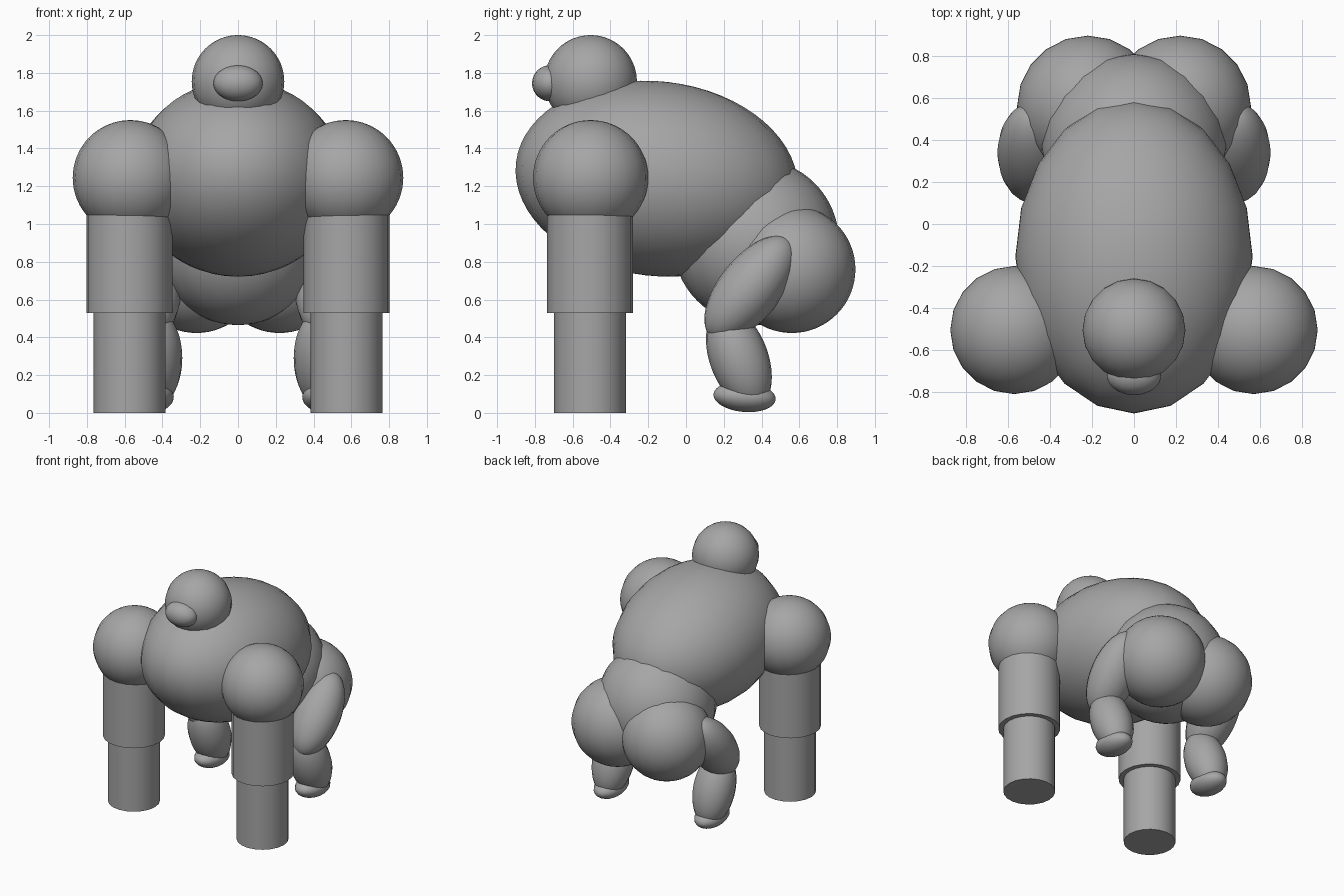
import bpy
from math import radians

cube = bpy.data.objects.get("Cube")
if cube:
    bpy.data.objects.remove(cube, do_unlink=True)

SEGMENTS = 20
RINGS = 32

grey = bpy.data.materials.new("plain grey")
grey.use_nodes = True
colour = (0.38, 0.38, 0.38, 1)
grey.diffuse_color = colour
grey.node_tree.nodes["Principled BSDF"].inputs["Base Color"].default_value = colour


def finish(name):
    obj = bpy.context.object
    obj.name = name
    obj.data.materials.append(grey)
    bpy.ops.object.shade_smooth_by_angle(angle=radians(35))
    return obj


def ellipsoid(name, centre, radii, pitch=0):
    bpy.ops.mesh.primitive_uv_sphere_add(
        segments=SEGMENTS, ring_count=RINGS, radius=1,
        location=centre, rotation=(radians(pitch), 0, 0))
    bpy.context.object.scale = radii
    return finish(name)


def ball(name, centre, radius):
    return ellipsoid(name, centre, (radius, radius, radius))


def post(name, x, y, bottom, top, radius):
    bpy.ops.mesh.primitive_cylinder_add(
        vertices=SEGMENTS, radius=radius, depth=top - bottom,
        location=(x, y, (bottom + top) / 2))
    return finish(name)


# Trunk
ellipsoid("body", (0, -0.155, 1.24), (0.565, 0.75, 0.515), -6.5)
ball("pelvis", (0, 0.37, 0.905), 0.44)

# Head and snout
ball("head", (0, -0.505, 1.755), 0.245)
ellipsoid("snout", (0, -0.72, 1.745), (0.13, 0.095, 0.095))

for side, s in (("left", 1), ("right", -1)):
    # Heavy front limbs
    ball(side + "_shoulder", (s * 0.57, -0.505, 1.245), 0.305)
    post(side + "_upper_arm", s * 0.575, -0.508, 0.53, 1.2, 0.227)
    post(side + "_forearm", s * 0.575, -0.508, 0, 0.6, 0.19)
    # Short hind limbs
    ball(side + "_rump", (s * 0.22, 0.56, 0.76), 0.337)
    ellipsoid(side + "_thigh", (s * 0.475, 0.34, 0.66), (0.175, 0.165, 0.33), -38.5)
    ellipsoid(side + "_shin", (s * 0.45, 0.28, 0.29), (0.155, 0.155, 0.28), 20)
    ellipsoid(side + "_foot", (s * 0.45, 0.31, 0.085), (0.11, 0.165, 0.08), -5)
